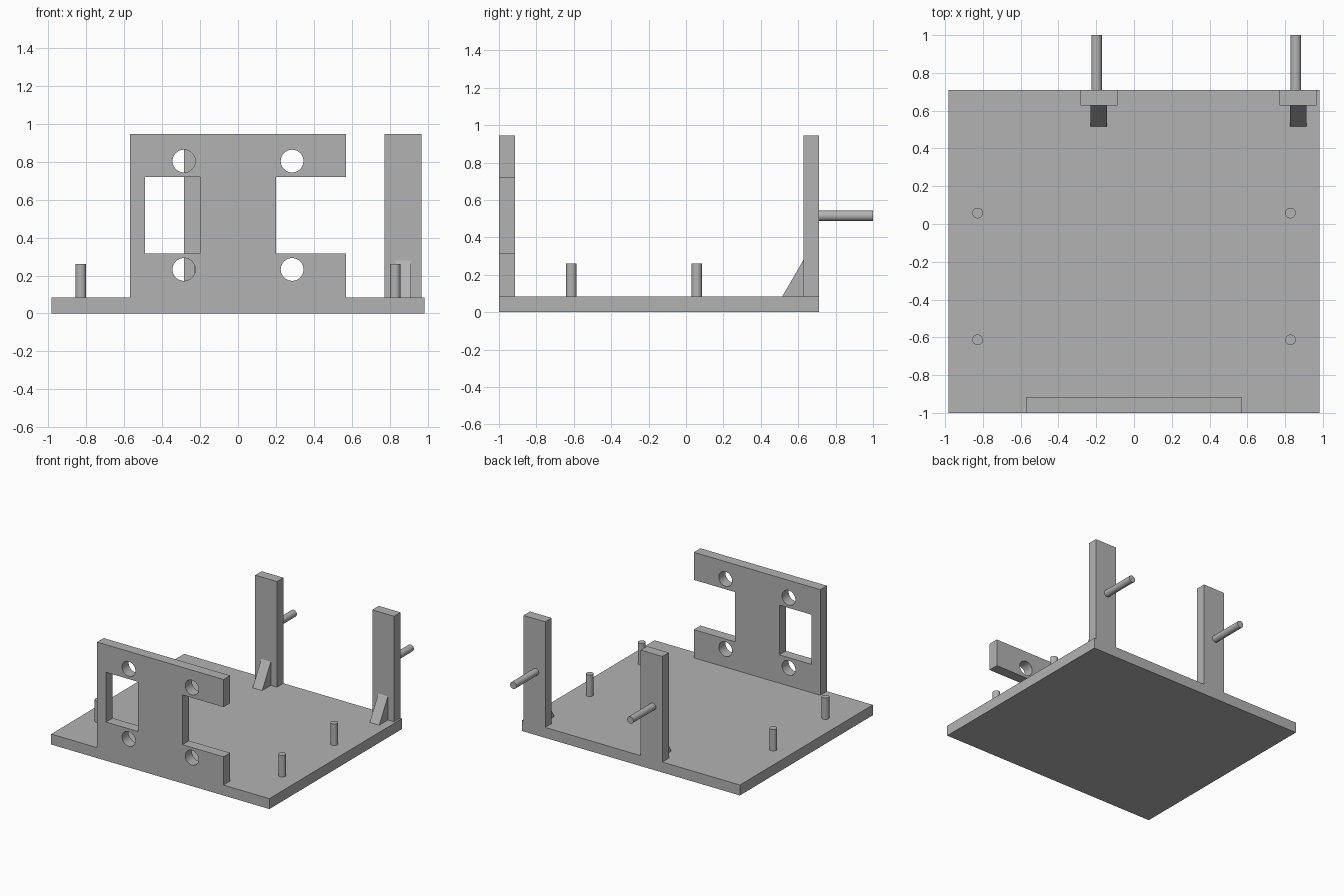
import bpy, bmesh
from math import pi
from mathutils import Matrix, Vector

if "Cube" in bpy.data.objects:
    bpy.data.objects.remove(bpy.data.objects["Cube"])

# One plain grey for the whole bracket
grey = bpy.data.materials.new("grey plastic")
grey.use_nodes = True
grey.diffuse_color = (0.45, 0.45, 0.45, 1)
grey.node_tree.nodes["Principled BSDF"].inputs["Base Color"].default_value = grey.diffuse_color

BASE_TOP, BACK, TALL = 0.085, 0.71, 0.945


def finish(name, bm):
    bmesh.ops.recalc_face_normals(bm, faces=bm.faces)
    mesh = bpy.data.meshes.new(name)
    bm.to_mesh(mesh)
    bm.free()
    mesh.materials.append(grey)
    obj = bpy.data.objects.new(name, mesh)
    bpy.context.collection.objects.link(obj)
    return obj


def box(name, low, high):
    low, high = Vector(low), Vector(high)
    bm = bmesh.new()
    bmesh.ops.create_cube(bm, size=1, matrix=Matrix.Translation((low + high) / 2)
                          @ Matrix.Diagonal((high - low).to_4d()))
    return finish(name, bm)


def rod(name, centre, radius, length, along_y=False):
    bm = bmesh.new()
    turn = Matrix.Rotation(pi / 2 if along_y else 0, 4, "X")
    bmesh.ops.create_cone(bm, cap_ends=True, segments=40, radius1=radius, radius2=radius,
                          depth=length, matrix=Matrix.Translation(centre) @ turn)
    return finish(name, bm)


def smooth(obj):
    bpy.ops.object.select_all(action="DESELECT")
    obj.select_set(True)
    bpy.context.view_layer.objects.active = obj
    bpy.ops.object.shade_smooth_by_angle(angle=pi / 6)


def cut(obj, cutter):
    mod = obj.modifiers.new("cut", "BOOLEAN")
    mod.operation, mod.solver, mod.object = "DIFFERENCE", "EXACT", cutter
    bpy.context.view_layer.objects.active = obj
    bpy.ops.object.modifier_apply(modifier=mod.name)
    bpy.data.objects.remove(cutter)


# Base and front mounting plate
box("base_plate", (-0.983, -1, 0), (0.983, BACK, BASE_TOP))
plate = box("front_plate", (-0.57, -1, BASE_TOP), (0.57, -0.915, TALL))

# Closed window, open notch and four screw holes
cut(plate, box("window_cutter", (-0.49, -1.1, 0.315), (-0.2, -0.8, 0.72)))
cut(plate, box("notch_cutter", (0.2, -1.1, 0.315), (0.7, -0.8, 0.72)))
for x in (-0.285, 0.285):
    for z in (0.232, 0.803):
        cut(plate, rod("hole_cutter", (x, -0.95, z), 0.06, 0.4, True))
smooth(plate)

# Four locating pegs on the base
for side, x in (("right", -0.828), ("left", 0.828)):
    for end, y in (("front", -0.613), ("back", 0.058)):
        smooth(rod(f"{end}_{side}_peg", (x, y, (BASE_TOP + 0.26) / 2), 0.028, 0.26 - BASE_TOP))

# Rear posts, each with a gusset in front and a pin behind
for side, x in (("right", -0.186), ("left", 0.869)):
    box(f"{side}_post", (x - 0.098, 0.627, BASE_TOP), (x + 0.098, BACK, TALL))
    smooth(rod(f"{side}_pin", (x - 0.012, 0.855, 0.515), 0.028, 0.29, True))
    bm = bmesh.new()
    profile = [(0.515, BASE_TOP), (0.627, BASE_TOP), (0.627, 0.278)]
    face = bm.faces.new([bm.verts.new((x - 0.043, y, z)) for y, z in profile])
    sweep = bmesh.ops.extrude_face_region(bm, geom=[face])["geom"]
    bmesh.ops.translate(bm, vec=(0.086, 0, 0),
                        verts=[v for v in sweep if isinstance(v, bmesh.types.BMVert)])
    finish(f"{side}_gusset", bm)
